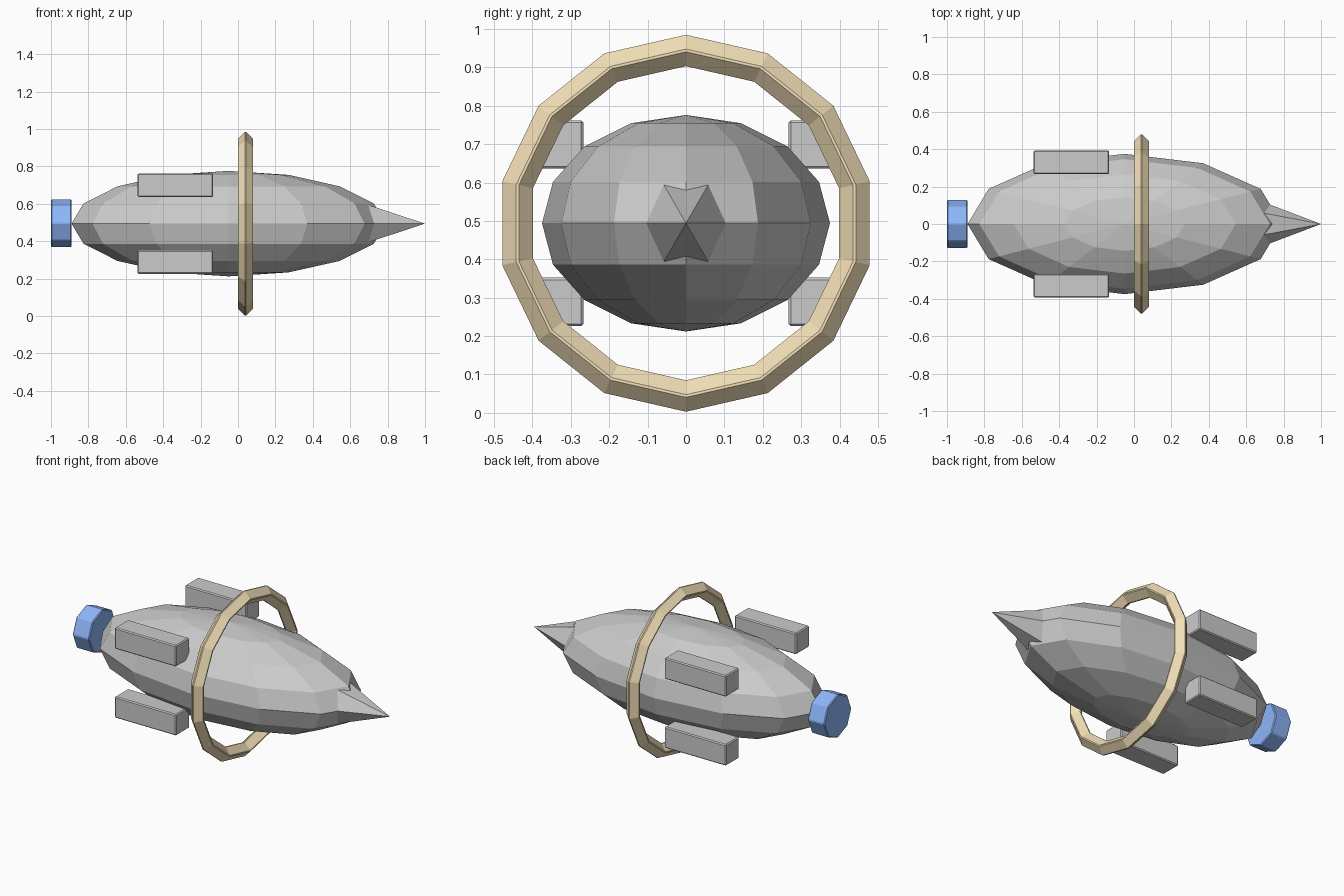
import bpy
from math import pi

if "Cube" in bpy.data.objects:
    bpy.data.objects.remove(bpy.data.objects["Cube"])

CZ = 0.494  # height of the long axis


def material(name, rgb):
    m = bpy.data.materials.new(name)
    m.diffuse_color = (*rgb, 1)
    m.use_nodes = True
    m.node_tree.nodes["Principled BSDF"].inputs["Base Color"].default_value = m.diffuse_color
    return m


def finish(name, scale=None, mat=None, bevel=0):
    ob = bpy.context.object
    ob.name = name
    if scale:
        ob.scale = scale
    bpy.ops.object.transform_apply(location=False, rotation=True, scale=True)
    if mat:
        ob.data.materials.append(mat)
    if bevel:
        b = ob.modifiers.new("Bevel", 'BEVEL')
        b.width = bevel
        b.segments = 1
        b.limit_method = 'ANGLE'
    return ob


tan = material("tan", (0.9, 0.75, 0.48))
blue = material("blue", (0.27, 0.47, 0.95))

# Faceted hull, poles up and down
bpy.ops.mesh.primitive_uv_sphere_add(segments=12, ring_count=8, radius=1, location=(-0.05, 0, CZ))
finish("hull", (0.84, 0.375, 0.282))

# Six-sided nose spike, base buried in the hull
bpy.ops.mesh.primitive_cone_add(vertices=6, radius1=0.133, radius2=0, depth=0.35,
                                location=(0.825, 0, CZ), rotation=(0, pi / 2, 0))
nose = finish("nose_cone")
# turn the hexagon so corners point sideways
nose.rotation_euler = (0, 0, 0)
ys = max(v.co.y for v in nose.data.vertices)
if ys < 0.13:
    nose.rotation_euler.x = pi / 6

# Octagonal engine at the tail
bpy.ops.mesh.primitive_cylinder_add(vertices=8, radius=0.129, depth=0.11,
                                    location=(-0.945, 0, CZ + 0.002), rotation=(0, pi / 2, 0))
finish("engine", mat=blue, bevel=0.005)

# Ring around the hull with a diamond cross-section
bpy.ops.mesh.primitive_torus_add(major_segments=14, minor_segments=4, major_radius=0.45,
                                 minor_radius=0.0445, location=(0.04, 0, CZ), rotation=(0, pi / 2, 0))
finish("ring", mat=tan, bevel=0.005)

# Four side pods
for side, y in (("left", 0.33), ("right", -0.33)):
    for level, dz in (("upper", 0.205), ("lower", -0.205)):
        bpy.ops.mesh.primitive_cube_add(size=1, location=(-0.335, y, CZ + dz))
        finish(f"{level}_{side}_pod", (0.405, 0.126, 0.126), bevel=0.006)
